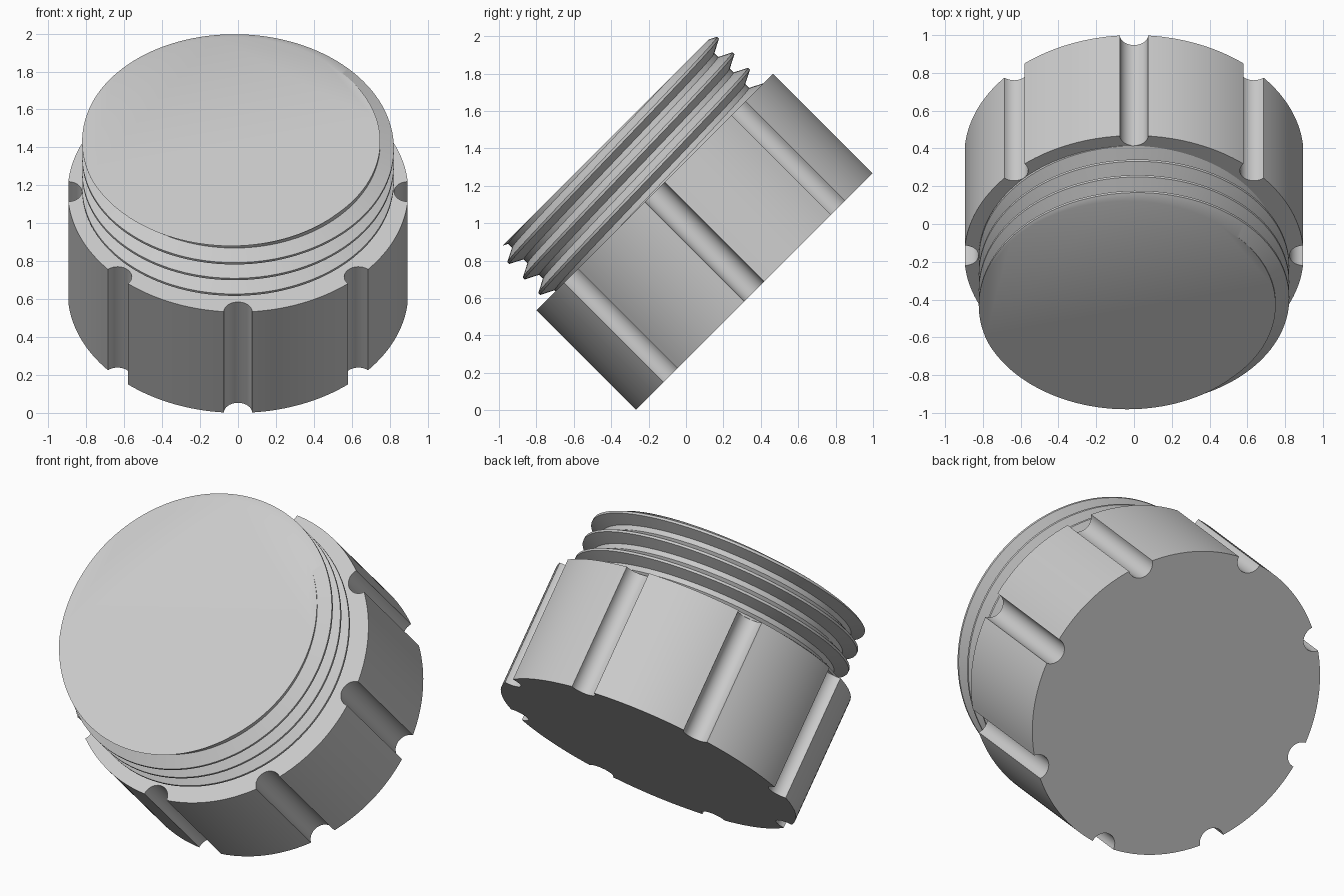
import bpy, bmesh
from math import sin, cos, pi, asin, radians
from mathutils import Vector

if "Cube" in bpy.data.objects:
    bpy.data.objects.remove(bpy.data.objects["Cube"])

TILT = radians(45)
BASE_CENTRE = (0, 0.365, 0.635)

grey = bpy.data.materials.new("plain grey")
grey.use_nodes = True
grey.diffuse_color = (0.6, 0.6, 0.6, 1)
grey.node_tree.nodes["Principled BSDF"].inputs["Base Color"].default_value = grey.diffuse_color


def finish(bm, name):
    """Turn a bmesh into a tilted, smooth-shaded object."""
    bmesh.ops.recalc_face_normals(bm, faces=bm.faces[:])
    mesh = bpy.data.meshes.new(name)
    bm.to_mesh(mesh)
    bm.free()
    mesh.materials.append(grey)
    obj = bpy.data.objects.new(name, mesh)
    bpy.context.collection.objects.link(obj)
    obj.location = BASE_CENTRE
    obj.rotation_euler.x = TILT
    bpy.ops.object.select_all(action='DESELECT')
    obj.select_set(True)
    bpy.context.view_layer.objects.active = obj
    bpy.ops.object.shade_smooth_by_angle(angle=radians(30))
    return obj


# Grip: a disc outline with eight round finger grooves, extruded
RADIUS, HEIGHT, GROOVE, GROOVES = 0.898, 0.752, 0.075, 8
half = 2 * asin(GROOVE / (2 * RADIUS))
sweep = pi / 2 - half / 2
step = 2 * pi / GROOVES
outline = []
for k in range(GROOVES):
    a = k * step
    out = Vector((cos(a), sin(a), 0))
    side = Vector((-sin(a), cos(a), 0))
    for i in range(17):
        p = sweep * (i / 8 - 1)
        outline.append(out * (RADIUS - GROOVE * cos(p)) + side * GROOVE * sin(p))
    for i in range(1, 16):
        b = a + half + (step - 2 * half) * i / 16
        outline.append(Vector((cos(b), sin(b), 0)) * RADIUS)

bm = bmesh.new()
base = bm.faces.new([bm.verts.new(p) for p in outline])
extruded = bmesh.ops.extrude_face_region(bm, geom=[base], use_keep_orig=True)
top = [g for g in extruded["geom"] if isinstance(g, bmesh.types.BMVert)]
bmesh.ops.translate(bm, verts=top, vec=(0, 0, HEIGHT))
finish(bm, "grooved_grip")

# Threaded plug: a thread profile swept along a helix, cut flat at both ends
PITCH, CREST, ROOT = 0.117, 0.822, 0.75
TOP, BOTTOM, CREST_HEIGHT = 1.125, 0.68, 1.067
SEGMENTS, TURNS = 128, 9
profile = [(ROOT, -0.5), (ROOT, -0.375), (CREST, -0.06), (CREST, 0.06),
           (ROOT, 0.375), (ROOT, 0.5)]
bm = bmesh.new()
previous = None
for i in range(SEGMENTS * TURNS + 1):
    turn = i / SEGMENTS
    a = 2 * pi * turn
    row = [bm.verts.new((r * cos(a), r * sin(a),
                         CREST_HEIGHT + PITCH * (turn + t - 6)))
           for r, t in profile]
    if previous:
        for j in range(len(profile) - 1):
            bm.faces.new((previous[j], row[j], row[j + 1], previous[j + 1]))
    previous = row
bmesh.ops.remove_doubles(bm, verts=bm.verts[:], dist=0.0002)
for height, direction in ((TOP, 1), (BOTTOM, -1)):
    cut = bmesh.ops.bisect_plane(
        bm, geom=bm.verts[:] + bm.edges[:] + bm.faces[:], dist=1e-6,
        plane_co=(0, 0, height), plane_no=(0, 0, direction), clear_outer=True)
    rim = [e for e in cut["geom_cut"] if isinstance(e, bmesh.types.BMEdge)]
    ends = sorted({v for e in rim for v in e.verts},
                  key=lambda v: Vector((1, 0)).angle_signed(v.co.xy))
    bm.faces.new(ends)
finish(bm, "threaded_plug")
